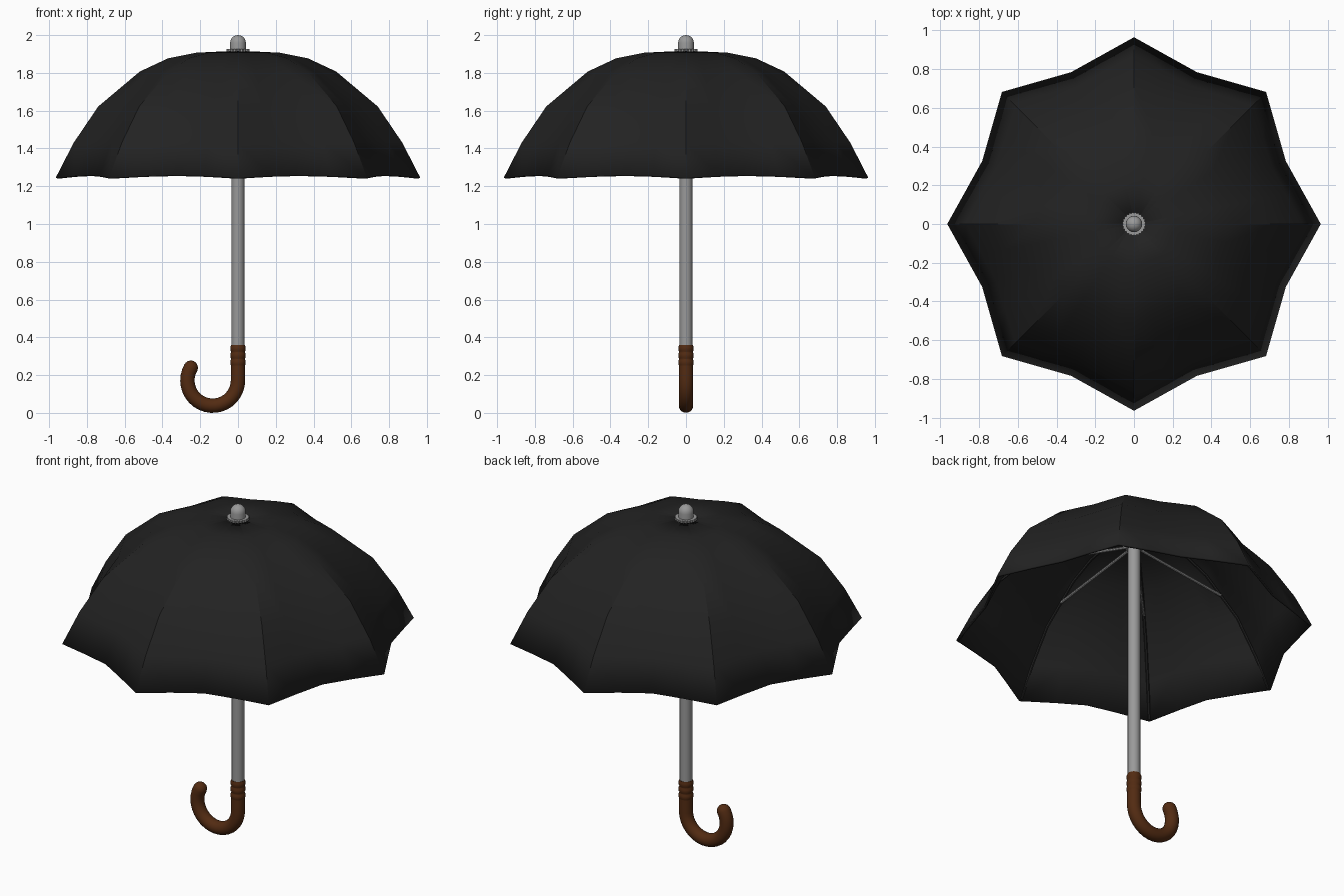
import bpy, bmesh
from math import sin, cos, pi, radians, sqrt
from mathutils import Vector

if "Cube" in bpy.data.objects:
    bpy.data.objects.remove(bpy.data.objects["Cube"])


def material(name, rgb):
    m = bpy.data.materials.new(name)
    m.diffuse_color = (*rgb, 1)
    m.use_nodes = True
    m.node_tree.nodes["Principled BSDF"].inputs["Base Color"].default_value = m.diffuse_color
    return m


BLACK = material("black fabric", (0.016, 0.016, 0.016))
METAL = material("grey metal", (0.32, 0.32, 0.32))
BROWN = material("brown wood", (0.085, 0.024, 0.006))


def finish(name, bm, mat, angle=35):
    me = bpy.data.meshes.new(name)
    bm.to_mesh(me)
    bm.free()
    ob = bpy.data.objects.new(name, me)
    bpy.context.collection.objects.link(ob)
    me.materials.append(mat)
    bpy.ops.object.select_all(action='DESELECT')
    ob.select_set(True)
    bpy.context.view_layer.objects.active = ob
    bpy.ops.object.shade_smooth_by_angle(angle=radians(angle))
    return ob


def skin(bm, rings, caps=True):
    """Join equal-length rings of points into a tube."""
    rows = [[bm.verts.new(p) for p in ring] for ring in rings]
    for a, b in zip(rows, rows[1:]):
        for i in range(len(a)):
            j = (i + 1) % len(a)
            bm.faces.new((a[i], b[i], b[j], a[j]))
    if caps:
        bm.faces.new(rows[0])
        bm.faces.new(rows[-1][::-1])
        bmesh.ops.recalc_face_normals(bm, faces=bm.faces)


def lathe(bm, profile, n=24):
    skin(bm, [[(r * cos(2 * pi * i / n), r * sin(2 * pi * i / n), z)
               for i in range(n)] for r, z in profile])


def tube(bm, pts, radii, n=16):
    pts = [Vector(p) for p in pts]
    rings = []
    for k, p in enumerate(pts):
        t = (pts[min(k + 1, len(pts) - 1)] - pts[max(k - 1, 0)]).normalized()
        # paths lie in vertical planes, so a horizontal side vector always works
        side = t.cross(Vector((0, 0, 1)))
        side = PLANE_SIDE if PLANE_SIDE else side.normalized()
        up = side.cross(t)
        rings.append([p + radii[k] * (cos(2 * pi * i / n) * side + sin(2 * pi * i / n) * up)
                      for i in range(n)])
    skin(bm, rings)


# Canopy: eight panels, scalloped between the ribs
PROFILE = [(0.03, 1.916), (0.22, 1.907), (0.37, 1.877), (0.52, 1.807),
           (0.74, 1.622), (0.87, 1.43), (0.965, 1.245)]
SAG = [1.0, 0.945, 0.88, 0.945]
SAG = [1.0, 0.918, 0.88, 0.918]
rings = []
for k, (r, z) in enumerate(PROFILE):
    t = k / (len(PROFILE) - 1)
    ring = []
    for i in range(32):
        a = 2 * pi * i / 32
        s = 1 - (1 - SAG[i % 4]) * (0.7 + 0.3 * t)
        lift = 0.014 * t ** 4 * (1 - SAG[i % 4]) / 0.12
        ring.append((r * s * cos(a), r * s * sin(a), z + lift))
    rings.append(ring)
bm = bmesh.new()
skin(bm, rings, caps=False)
canopy = finish("canopy", bm, BLACK, 25)
mod = canopy.modifiers.new("cloth thickness", 'SOLIDIFY')
mod.thickness = 0.012
mod.offset = -1

# Ribs beneath the cloth, and stretchers from the hub
ribs, stretchers = bmesh.new(), bmesh.new()
for i in range(8):
    a = i * pi / 4
    PLANE_SIDE = Vector((-sin(a), cos(a), 0))
    path = [((r - 0.012) * cos(a), (r - 0.012) * sin(a), z - 0.016) for r, z in PROFILE]
    path[-1] = (0.95 * cos(a), 0.95 * sin(a), 1.25)
    tube(ribs, path, [0.008] * len(path), 6)
    tube(stretchers, [(r * cos(a), r * sin(a), z) for r, z in ((0.03, 1.78), (0.61, 1.705))],
         [0.008] * 2, 8)
finish("ribs", ribs, BLACK)
finish("stretchers", stretchers, METAL)

# Shaft and runner hub
bm = bmesh.new()
lathe(bm, [(0.034, 0.3), (0.034, 1.92)], 24)
finish("shaft", bm, METAL)
bm = bmesh.new()
lathe(bm, [(0.045, 1.765), (0.045, 1.795)], 24)
finish("hub", bm, METAL)

# Finial: domed cap on a knurled flange
bm = bmesh.new()
dome = [(0.042 * cos(a), 1.958 + 0.042 * sin(a)) for a in
        [radians(d) for d in (0, 18, 36, 54, 72, 86)]]
lathe(bm, [(0.042, 1.91)] + dome, 24)
finish("finial_cap", bm, METAL)
bm = bmesh.new()
skin(bm, [[((0.062 if i % 2 else 0.056) * cos(2 * pi * i / 48),
            (0.062 if i % 2 else 0.056) * sin(2 * pi * i / 48), z) for i in range(48)]
          for z in (1.908, 1.927)])
finish("finial_flange", bm, METAL)

# Handle hook: straight neck, round bend, rounded tip
PLANE_SIDE = Vector((0, 1, 0))
R, CX, CZ, T = 0.134, -0.134, 0.172, 0.038
path = [(0, 0, 0.35), (0, 0, 0.26), (0, 0, 0.215)]
for k in range(21):
    a = -radians(k * 10.5)
    path.append((CX + R * cos(a), 0, CZ + R * sin(a)))
radii = [0.036] * 2 + [T] * 22
end = Vector(path[-1])
step = (end - Vector(path[-2])).normalized()
for d in (20, 40, 60, 75, 87):
    path.append(end + step * T * sin(radians(d)))
    radii.append(T * cos(radians(d)))
bm = bmesh.new()
tube(bm, path, radii, 20)
finish("handle_hook", bm, BROWN, 40)

# Ridged collar at the top of the handle
prof = [(0.036, 0.24)]
for z in (0.25, 0.287, 0.324):
    prof += [(0.036, z), (0.040, z + 0.008), (0.040, z + 0.026), (0.036, z + 0.034)]
prof += [(0.036, 0.36)]
bm = bmesh.new()
lathe(bm, prof, 24)
finish("handle_collar", bm, BROWN)
